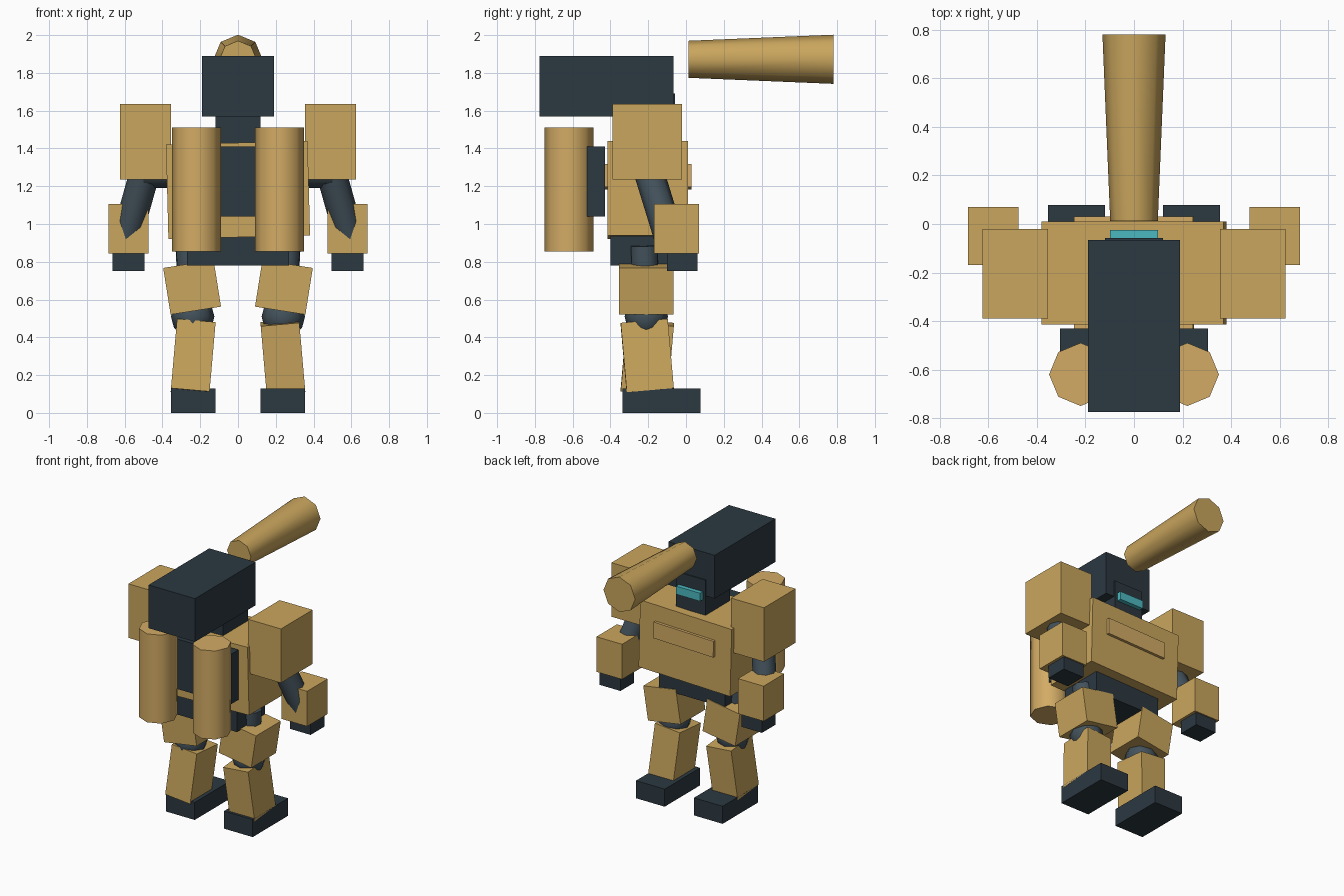
import bpy
from math import radians
from mathutils import Vector

if "Cube" in bpy.data.objects:
    bpy.data.objects.remove(bpy.data.objects["Cube"])


def material(name, r, g, b):
    m = bpy.data.materials.new(name)
    m.diffuse_color = (r, g, b, 1)
    m.use_nodes = True
    m.node_tree.nodes["Principled BSDF"].inputs["Base Color"].default_value = m.diffuse_color
    return m


TAN = material("tan_armour", 0.59, 0.38, 0.11)
OCHRE = material("ochre_tank", 0.65, 0.41, 0.13)
DARK = material("dark_metal", 0.025, 0.04, 0.053)
JOINT = material("joint_metal", 0.057, 0.085, 0.107)
GLOW = material("visor_glass", 0.07, 0.48, 0.53)


def finish(name, mat, smooth=False):
    ob = bpy.context.object
    ob.name = name
    ob.data.materials.append(mat)
    if smooth:
        bpy.ops.object.shade_smooth_by_angle(angle=radians(50))
    return ob


def box(name, mat, x, y, z, rot=(0, 0, 0)):
    """Box from (min, max) ranges, turned about its centre by degrees."""
    ranges = (x, y, z)
    bpy.ops.mesh.primitive_cube_add(
        size=1, location=[(a + b) / 2 for a, b in ranges],
        rotation=[radians(a) for a in rot])
    bpy.context.object.scale = [b - a for a, b in ranges]
    return finish(name, mat)


def tube(name, mat, start, end, r1, r2=None):
    """Eight-sided smooth cylinder or cone between two points."""
    a, b = Vector(start), Vector(end)
    d = b - a
    bpy.ops.mesh.primitive_cone_add(
        vertices=8, radius1=r1, radius2=r2 or r1, depth=d.length,
        location=(a + b) / 2, rotation=d.to_track_quat('Z', 'Y').to_euler())
    return finish(name, mat, True)


# Body
box("pelvis", DARK, (-0.27, 0.27), (-0.40, -0.07), (0.78, 0.98))
box("torso", TAN, (-0.375, 0.375), (-0.415, 0.01), (0.93, 1.43), (0, -1.5, 0))
box("chest_plate", OCHRE, (-0.245, 0.245), (-0.43, 0.03), (1.19, 1.31), (0, -1.5, 0))

# Head, visor and the large rear-mounted block with its long barrel
box("head", DARK, (-0.12, 0.12), (-0.345, -0.057), (1.43, 1.69))
box("visor", GLOW, (-0.098, 0.098), (-0.08, -0.025), (1.54, 1.60))
box("launcher_block", DARK, (-0.19, 0.19), (-0.775, -0.065), (1.57, 1.89))
tube("barrel", TAN, (0, 0.012, 1.872), (0, 0.78, 1.872), 0.098, 0.13)

# Backpack
box("backpack", DARK, (-0.305, 0.305), (-0.525, -0.43), (1.04, 1.41))

for side, s in (("left", -1), ("right", 1)):
    def span(a, b):
        return tuple(sorted((s * a, s * b)))

    tube(side + "_tank", OCHRE, (s * 0.22, -0.62, 0.855), (s * 0.22, -0.62, 1.51), 0.13)

    # Arm
    tube(side + "_shoulder_joint", JOINT, (s * 0.3, -0.19, 1.29), (s * 0.5, -0.19, 1.29), 0.1)
    box(side + "_shoulder", TAN, span(0.355, 0.625), (-0.39, -0.02), (1.235, 1.635))
    tube(side + "_arm", JOINT, (s * 0.48, -0.21, 1.32), (s * 0.59, -0.09, 0.93), 0.08)
    box(side + "_forearm", TAN, span(0.475, 0.685), (-0.17, 0.07), (0.845, 1.105))
    box(side + "_hand", DARK, span(0.495, 0.665), (-0.10, 0.06), (0.75, 0.86))

    # Leg, with the shins pitched in opposite directions
    tube(side + "_upper_leg", JOINT, (s * 0.26, -0.22, 0.885), (s * 0.24, -0.21, 0.5), 0.075)
    box(side + "_thigh", TAN, span(0.108, 0.378), (-0.355, -0.065), (0.54, 0.79), (0, s * 9, 0))
    bpy.ops.mesh.primitive_uv_sphere_add(
        segments=8, ring_count=6, radius=0.115, location=(s * 0.24, -0.21, 0.51))
    finish(side + "_knee", JOINT, True)
    box(side + "_shin", TAN, span(0.135, 0.34), (-0.33, -0.08), (0.11, 0.48),
        (s * 5, -s * 5, 0))
    box(side + "_foot", DARK, span(0.12, 0.355), (-0.335, 0.078), (0, 0.13))
